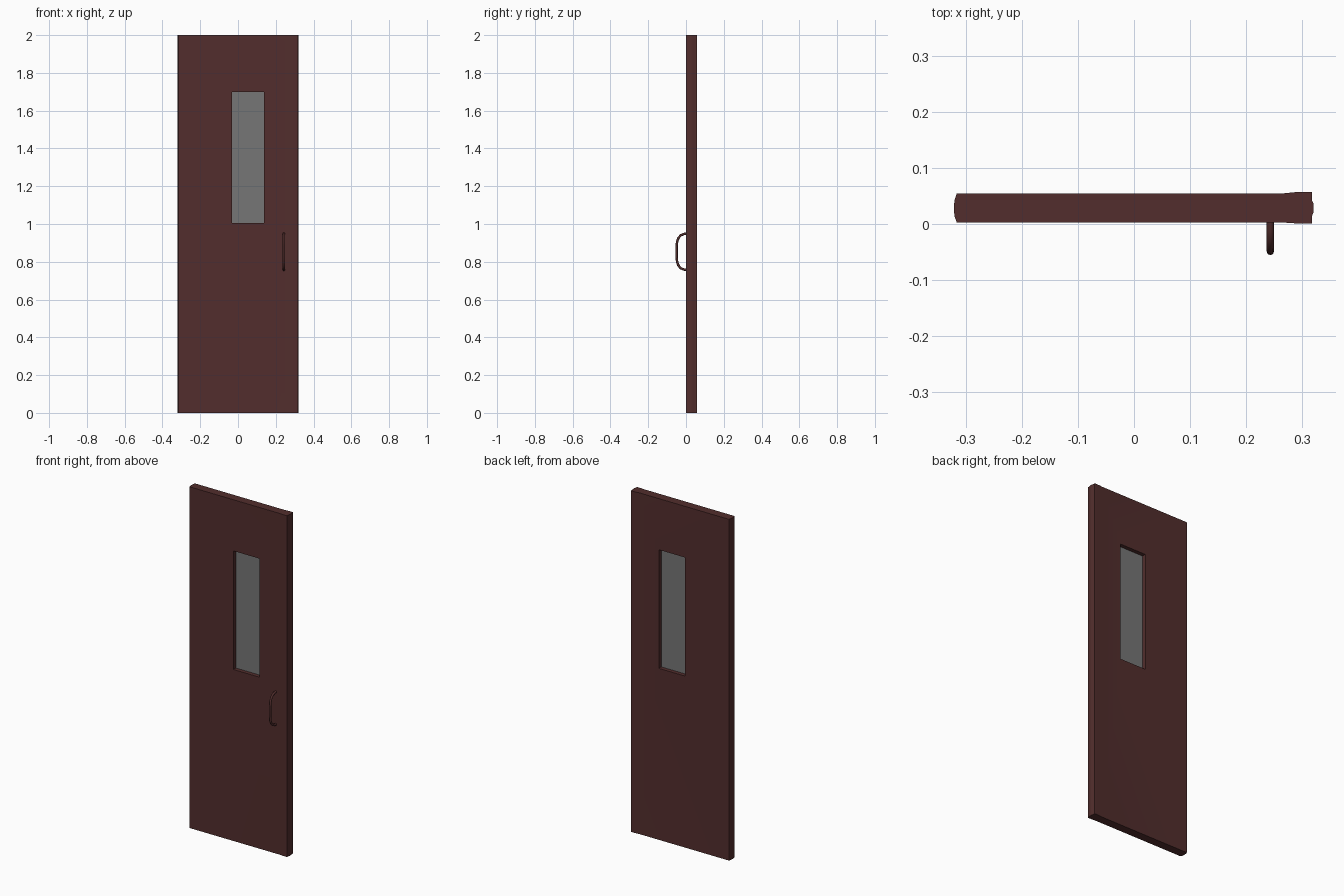
import bpy, bmesh

if "Cube" in bpy.data.objects:
    bpy.data.objects.remove(bpy.data.objects["Cube"])


def material(name, color):
    m = bpy.data.materials.new(name)
    m.diffuse_color = (*color, 1)
    m.use_nodes = True
    m.node_tree.nodes["Principled BSDF"].inputs["Base Color"].default_value = m.diffuse_color
    return m


def finish(obj, mat, angle=0.5):
    obj.data.materials.append(mat)
    bpy.ops.object.select_all(action='DESELECT')
    obj.select_set(True)
    bpy.context.view_layer.objects.active = obj
    bpy.ops.object.shade_smooth_by_angle(angle=angle)


def box(name, lo, hi):
    bpy.ops.mesh.primitive_cube_add(size=1, location=[(a + b) / 2 for a, b in zip(lo, hi)])
    obj = bpy.context.object
    obj.name = name
    obj.scale = [b - a for a, b in zip(lo, hi)]
    bpy.ops.object.transform_apply(location=False, rotation=False, scale=True)
    return obj


wood = material("dark_red", (0.085, 0.027, 0.026))
grey = material("glass_grey", (0.18, 0.18, 0.18))

# door leaf: plan profile with a chamfered hinge edge and a flared latch edge
profile = [(-0.316, 0.003), (0.26, 0.003), (0.29, 0.001), (0.317, 0.001),
           (0.317, 0.014), (0.32, 0.021), (0.32, 0.036), (0.317, 0.043),
           (0.317, 0.057), (0.29, 0.057), (0.26, 0.054), (-0.316, 0.054),
           (-0.32, 0.042), (-0.321, 0.028), (-0.32, 0.014)]
bm = bmesh.new()
face = bm.faces.new([bm.verts.new((x, y, 0)) for x, y in profile])
ext = bmesh.ops.extrude_face_region(bm, geom=[face])
top = [v for v in ext["geom"] if isinstance(v, bmesh.types.BMVert)]
bmesh.ops.translate(bm, vec=(0, 0, 2), verts=top)
bmesh.ops.recalc_face_normals(bm, faces=bm.faces)
mesh = bpy.data.meshes.new("door_leaf")
bm.to_mesh(mesh)
bm.free()
door = bpy.data.objects.new("door_leaf", mesh)
bpy.context.collection.objects.link(door)

# window opening
cutter = box("window_cutter", (-0.032, -0.1, 1.005), (0.138, 0.15, 1.7))
mod = door.modifiers.new("window_opening", 'BOOLEAN')
mod.operation = 'DIFFERENCE'
mod.solver = 'EXACT'
mod.object = cutter
bpy.context.view_layer.objects.active = door
bpy.ops.object.modifier_apply(modifier=mod.name)
bpy.data.objects.remove(cutter)
finish(door, wood)

# window pane, recessed from both faces
pane = box("window_pane", (-0.032, 0.026, 1.005), (0.138, 0.031, 1.7))
finish(pane, grey)

# pull handle: round bar swept along a C-shaped path
half = [(0.006, 0.949), (-0.012, 0.947), (-0.028, 0.940), (-0.040, 0.926),
        (-0.047, 0.907), (-0.049, 0.885)]
path = half + [(y, 1.706 - z) for y, z in reversed(half)]
curve = bpy.data.curves.new("handle", 'CURVE')
curve.dimensions = '3D'
curve.bevel_depth = 0.0065
curve.bevel_resolution = 2
curve.use_fill_caps = True
spline = curve.splines.new('POLY')
spline.points.add(len(path) - 1)
for p, (y, z) in zip(spline.points, path):
    p.co = (0.243, y, z, 1)
handle = bpy.data.objects.new("handle", curve)
bpy.context.collection.objects.link(handle)
bpy.ops.object.select_all(action='DESELECT')
handle.select_set(True)
bpy.context.view_layer.objects.active = handle
bpy.ops.object.convert(target='MESH')
finish(bpy.context.object, wood, 0.9)
